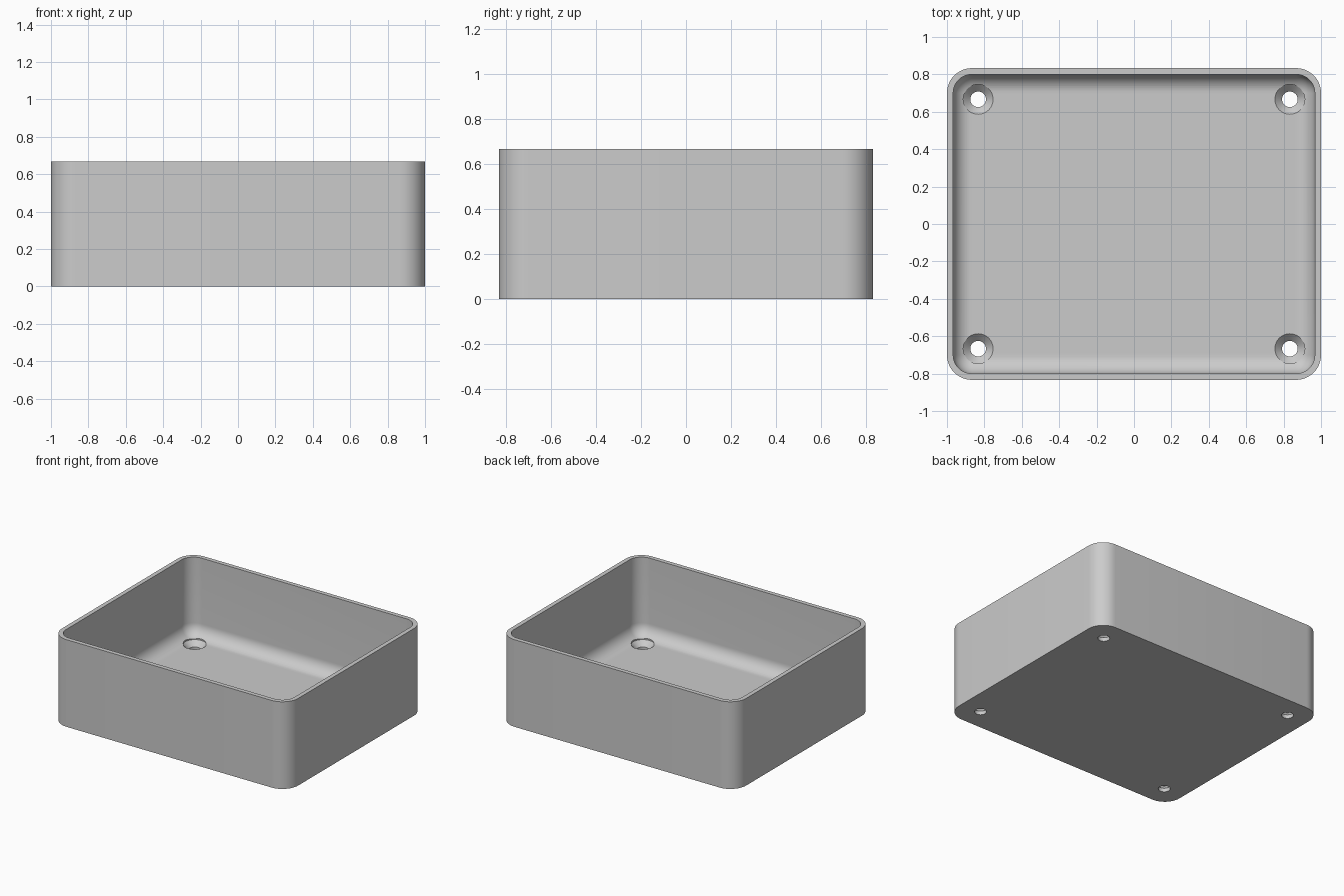
import bpy, bmesh
from math import sin, cos, pi, radians

if "Cube" in bpy.data.objects:
    bpy.data.objects.remove(bpy.data.objects["Cube"])

HALF_X, HALF_Y, HEIGHT = 1.0, 0.8333, 0.6667
WALL, FLOOR = 0.0333, 0.0667
CORNER, FILLET = 0.1333, 0.098
ARC = 12

grey = bpy.data.materials.new("plain_grey")
grey.use_nodes = True
colour = (0.6, 0.6, 0.6, 1)
grey.diffuse_color = colour
grey.node_tree.nodes["Principled BSDF"].inputs["Base Color"].default_value = colour


def rounded_ring(bm, inset, z):
    """Rounded rectangle loop, inset from the outer outline."""
    r = CORNER - inset
    cx, cy = HALF_X - CORNER, HALF_Y - CORNER
    ring = []
    for q, (sx, sy) in enumerate([(1, 1), (-1, 1), (-1, -1), (1, -1)]):
        for i in range(ARC + 1):
            a = pi / 2 * (q + i / ARC)
            ring.append(bm.verts.new((sx * cx + r * cos(a), sy * cy + r * sin(a), z)))
    return ring


def bridge(bm, rings):
    for low, high in zip(rings, rings[1:]):
        for i in range(len(low)):
            j = (i + 1) % len(low)
            bm.faces.new((low[i], low[j], high[j], high[i]))


def make_object(name, bm):
    bmesh.ops.recalc_face_normals(bm, faces=bm.faces)
    mesh = bpy.data.meshes.new(name)
    bm.to_mesh(mesh)
    bm.free()
    mesh.materials.append(grey)
    obj = bpy.data.objects.new(name, mesh)
    bpy.context.collection.objects.link(obj)
    return obj


# Open tray: outer wall, rim, inner wall, floor fillet
bm = bmesh.new()
rings = [rounded_ring(bm, 0, 0), rounded_ring(bm, 0, HEIGHT), rounded_ring(bm, WALL, HEIGHT)]
for i in range(ARC + 1):
    a = pi / 2 * i / ARC
    rings.append(rounded_ring(bm, WALL + FILLET * (1 - cos(a)), FLOOR + FILLET * (1 - sin(a))))
bridge(bm, rings)
bm.faces.new(rings[0])
bm.faces.new(rings[-1])
tray = make_object("tray", bm)

# Countersunk screw holes near the four corners
SIDES = 40
profile = [(0.0417, -0.1), (0.0417, FLOOR - 0.0383), (0.08, FLOOR), (0.08, 0.3)]
bm = bmesh.new()
for sx in (-1, 1):
    for sy in (-1, 1):
        loops = [[bm.verts.new((sx * 0.8333 + r * cos(2 * pi * k / SIDES),
                                sy * 0.6667 + r * sin(2 * pi * k / SIDES), z))
                  for k in range(SIDES)] for r, z in profile]
        bridge(bm, loops)
        bm.faces.new(loops[0])
        bm.faces.new(loops[-1])
cutter = make_object("screw_hole_cutter", bm)
cutter.hide_render = True

cut = tray.modifiers.new("screw_holes", "BOOLEAN")
cut.operation = "DIFFERENCE"
cut.solver = "EXACT"
cut.object = cutter
bpy.context.view_layer.objects.active = tray
tray.select_set(True)
bpy.ops.object.modifier_apply(modifier=cut.name)
bpy.data.objects.remove(cutter)

bpy.ops.object.shade_smooth_by_angle(angle=radians(30))
